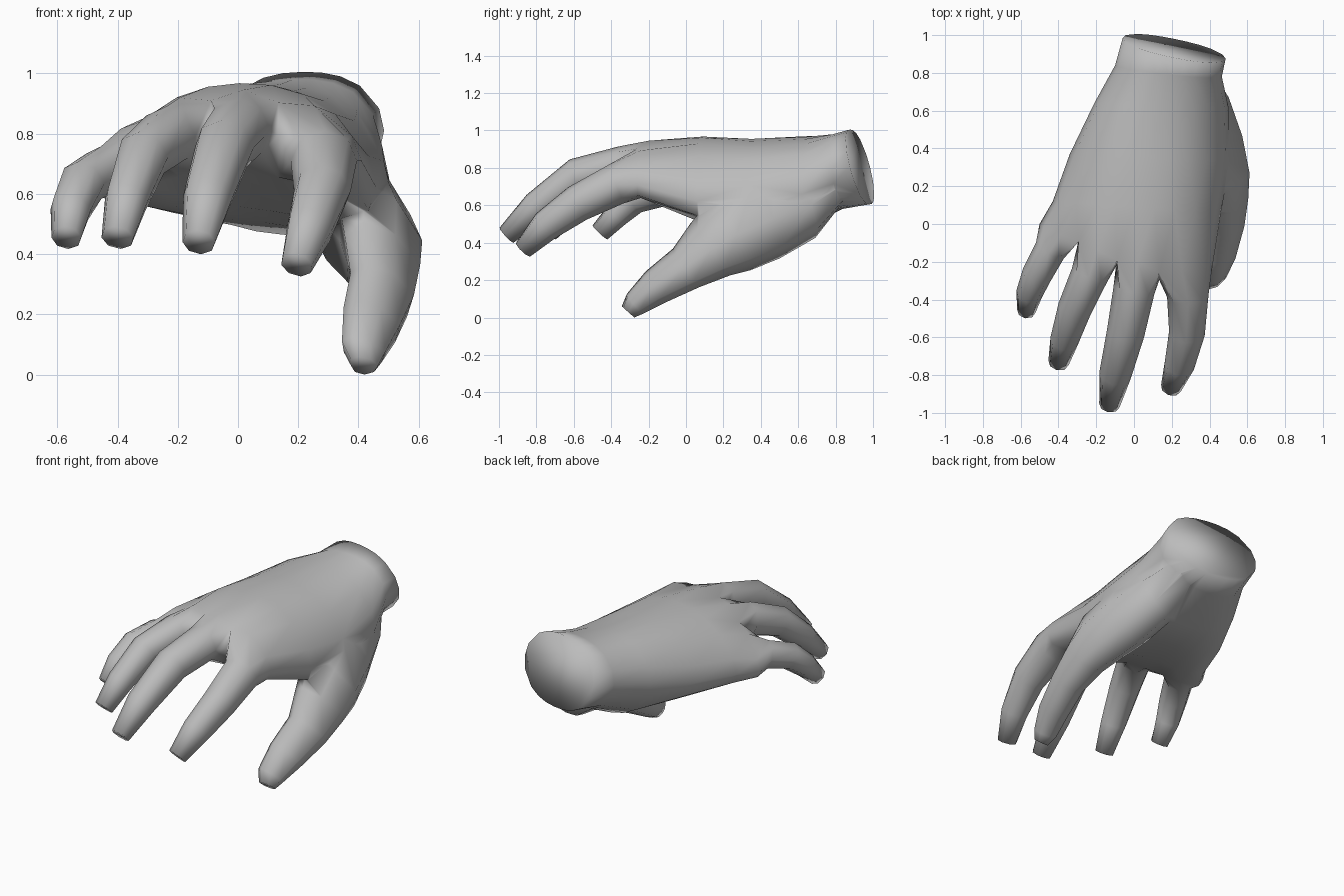
import bpy, bmesh, math
from mathutils import Vector

if "Cube" in bpy.data.objects:
    bpy.data.objects.remove(bpy.data.objects["Cube"])

skin = bpy.data.materials.new("plain grey")
skin.diffuse_color = (0.5, 0.5, 0.5, 1)
skin.use_nodes = True
skin.node_tree.nodes["Principled BSDF"].inputs["Base Color"].default_value = skin.diffuse_color
COLS = 9  # columns across the palm, two per finger plus one


def tube(bm, first, start, stations, lean=0):
    """Loft eight-sided rings along a path and close the tip; lean tilts ring tops to -x."""
    centres = [Vector(start)] + [Vector(s[:3]) for s in stations]
    prev = first
    for i, (x, y, z, rw, rh) in enumerate(stations, 1):
        nxt = centres[min(i + 1, len(centres) - 1)]
        t = (nxt - centres[i - 1]).normalized()
        side = Vector((0, 0, 1)).cross(t).normalized()
        up = t.cross(side)
        ring = []
        for k in range(8):
            a = k * math.pi / 4
            p = centres[i] - side * math.cos(a) * rw + up * math.sin(a) * rh
            p.x -= lean * max(0, math.sin(a) * rh)
            ring.append(bm.verts.new(p))
        if prev:
            bridge(bm, prev, ring)
        else:
            bm.faces.new(ring)
        prev = ring
    bm.faces.new(prev)


def bridge(bm, a, b):
    n = len(a)
    for k in range(n):
        bm.faces.new((a[k], a[(k + 1) % n], b[(k + 1) % n], b[k]))


def finish(bm, name):
    bmesh.ops.recalc_face_normals(bm, faces=bm.faces)
    for f in bm.faces:
        f.smooth = True
    me = bpy.data.meshes.new(name)
    bm.to_mesh(me)
    bm.free()
    me.materials.append(skin)
    ob = bpy.data.objects.new(name, me)
    bpy.context.collection.objects.link(ob)
    return ob


# Palm sections: left edge, right edge, half thickness, bow, roundness, lean, taper
sections = [
    ((-.06, .985, .80), (.485, .875, .81), .20, (0, 0, 0), 2.4, .25, 0),
    ((-.10, .84, .77), (.465, .78, .79), .20, (0, 0, 0), 2.4, .10, 0),
    ((-.21, .64, .73), (.50, .62, .66), .25, (0, 0, .02), 2.5, 0, 0),
    ((-.34, .37, .67), (.51, .33, .60), .225, (0, 0, .095), 2.8, 0, .06),
    ((-.43, .12, .645), (.46, .06, .62), .205, (-.01, 0, .13), 2.8, 0, .12),
    ((-.50, 0, .63), (.41, -.26, .71), .135, (-.045, -.04, .135), 4, 0, .12),
]

bm = bmesh.new()
rings = []
for left, right, h, bow, power, lean, taper in sections:
    left, right, bow = Vector(left), Vector(right), Vector(bow)

    def row(sign):
        out = []
        for i in range(COLS):
            u = -.94 + 1.88 * i / (COLS - 1)
            mid = left.lerp(right, (u + 1) / 2) + bow * (1 - u * u)
            dz = sign * h * (1 + taper * u) * math.sqrt(1 - abs(u) ** power)
            out.append(bm.verts.new(mid + Vector((0, -lean * dz, dz))))
        return out

    top, low = row(1), row(-1)
    lm, rm = bm.verts.new(left), bm.verts.new(right)
    rings.append([lm] + top + [rm] + low[::-1])
bm.faces.new(rings[0])
for a, b in zip(rings, rings[1:]):
    bridge(bm, a, b)

# Webs between the fingers, shared by neighbouring finger bases
webs = [lm]
for i, dy in ((2, .01), (4, -.045), (6, -.075)):
    webs.append(bm.verts.new((top[i].co + low[i].co) / 2 + Vector((0, dy, 0))))
    top[i].co += Vector((0, dy / 2, -.03))
webs.append(rm)

# Fingers grow straight out of the knuckle section
fingers = [
    [(-.445, -.14, .675, .085, .085), (-.515, -.27, .635, .08, .08),
     (-.555, -.37, .55, .07, .07), (-.57, -.46, .455, .05, .055)],
    [(-.235, -.27, .79, .10, .10), (-.315, -.45, .725, .09, .09),
     (-.37, -.62, .58, .075, .075), (-.40, -.735, .455, .055, .055)],
    [(0, -.35, .81, .11, .105), (-.045, -.58, .755, .10, .10),
     (-.10, -.80, .59, .085, .085), (-.13, -.96, .44, .055, .055)],
    [(.285, -.38, .71, .11, .11), (.28, -.58, .61, .095, .10),
     (.24, -.75, .49, .08, .085), (.195, -.87, .365, .055, .055)],
]
for f, stations in enumerate(fingers):
    i = 2 * f
    base = [webs[f]] + top[i:i + 3] + [webs[f + 1]] + low[i:i + 3][::-1]
    start = sum((v.co for v in base), Vector()) / 8
    tube(bm, base, start, stations)
hand = finish(bm, "hand")

# Thumb with its deep fleshy base and web, merged into the palm
bm = bmesh.new()
tube(bm, None, (.27, .90, .70), [
    (.29, .79, .70, .12, .11), (.36, .62, .60, .15, .19), (.42, .42, .53, .16, .23),
    (.475, .24, .445, .14, .22), (.485, .13, .365, .12, .175), (.485, 0, .265, .10, .125),
    (.45, -.16, .165, .09, .10), (.42, -.27, .075, .07, .07), (.42, -.31, .03, .045, .045)],
    lean=.4)
thumb = finish(bm, "thumb")

mod = hand.modifiers.new("join thumb", 'BOOLEAN')
mod.operation = 'UNION'
mod.solver = 'EXACT'
mod.object = thumb
bpy.context.view_layer.objects.active = hand
hand.select_set(True)
bpy.ops.object.modifier_apply(modifier=mod.name)
bpy.data.objects.remove(thumb)
